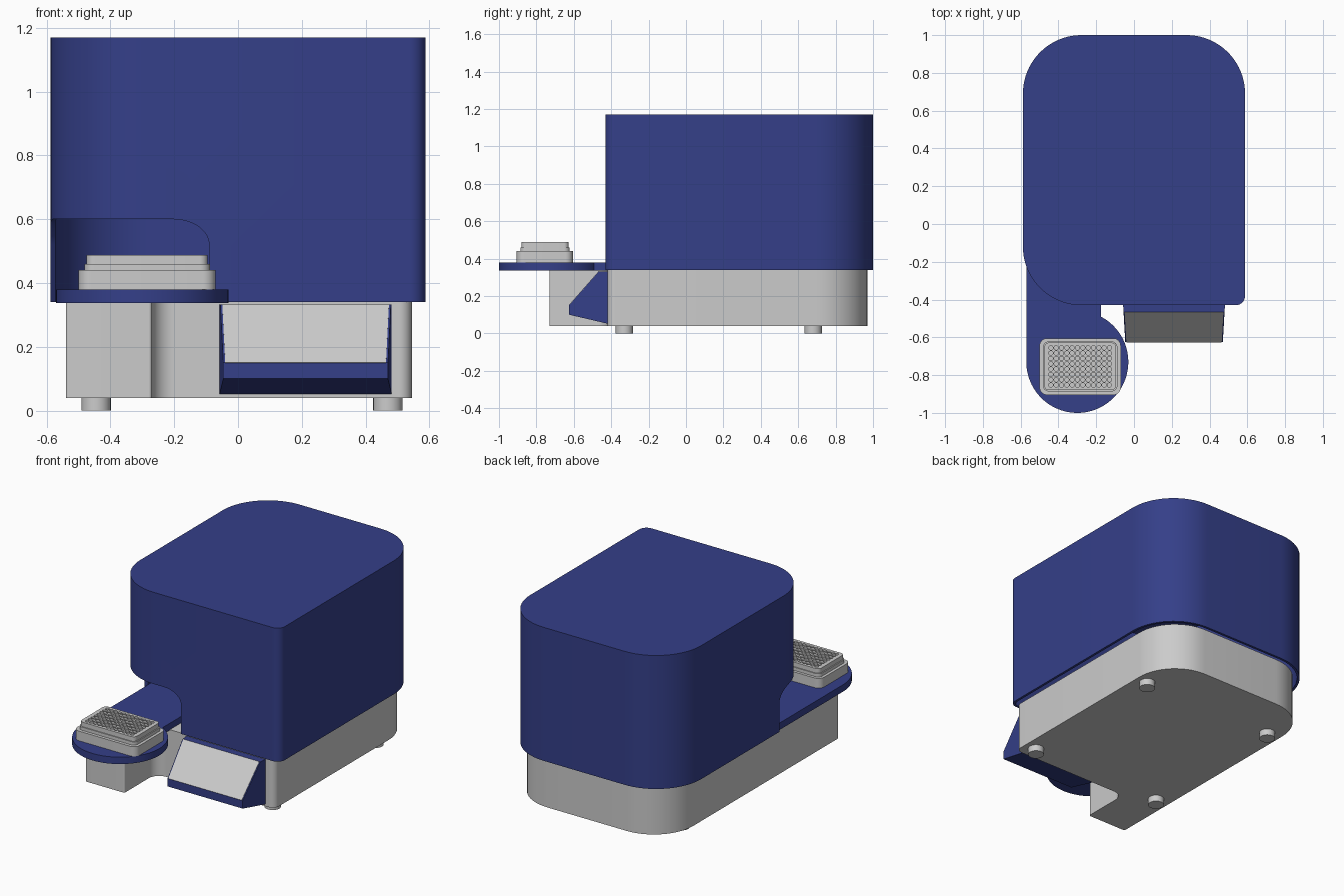
import bpy, bmesh, math
from mathutils import Vector, Matrix

if "Cube" in bpy.data.objects:
    bpy.data.objects.remove(bpy.data.objects["Cube"])

blue = bpy.data.materials.new("blue_plastic")
blue.diffuse_color = (0.035, 0.05, 0.25, 1)
blue.use_nodes = True
blue.node_tree.nodes["Principled BSDF"].inputs["Base Color"].default_value = blue.diffuse_color


def fillet(corners, seg=14):
    """Polygon from (x, y, radius) corners, each rounded to its radius."""
    pts, n = [], len(corners)
    for i, (x, y, r) in enumerate(corners):
        p = Vector((x, y))
        if r <= 0:
            pts.append(p)
            continue
        a = (Vector(corners[i - 1][:2]) - p).normalized()
        b = (Vector(corners[(i + 1) % n][:2]) - p).normalized()
        half = a.angle(b) / 2
        c = p + (a + b).normalized() * r / math.sin(half)
        t = r / math.tan(half)
        v1, v2 = (p + a * t - c).normalized(), (p + b * t - c).normalized()
        pts += [c + v1.slerp(v2, k / seg) * r for k in range(seg + 1)]
    return pts


def rect(x0, x1, y0, y1, r):
    return fillet([(x0, y0, r), (x1, y0, r), (x1, y1, r), (x0, y1, r)], 8)


def loft(name, bottom, top, mat=None):
    """Closed solid between two matching loops of 3D points."""
    bm = bmesh.new()
    lo = [bm.verts.new(p) for p in bottom]
    hi = [bm.verts.new(p) for p in top]
    bm.faces.new(lo[::-1])
    bm.faces.new(hi)
    for i in range(len(lo)):
        j = (i + 1) % len(lo)
        bm.faces.new((lo[i], lo[j], hi[j], hi[i]))
    bmesh.ops.recalc_face_normals(bm, faces=bm.faces)
    me = bpy.data.meshes.new(name)
    bm.to_mesh(me)
    bm.free()
    ob = bpy.data.objects.new(name, me)
    bpy.context.collection.objects.link(ob)
    if mat:
        me.materials.append(mat)
    return ob


def prism(name, pts, z0, z1, mat=None):
    return loft(name, [(p[0], p[1], z0) for p in pts], [(p[0], p[1], z1) for p in pts], mat)


def activate(ob):
    bpy.ops.object.select_all(action='DESELECT')
    ob.select_set(True)
    bpy.context.view_layer.objects.active = ob


def cut(ob, cutter):
    m = ob.modifiers.new("cut", 'BOOLEAN')
    m.operation, m.solver, m.object = 'DIFFERENCE', 'EXACT', cutter
    activate(ob)
    bpy.ops.object.modifier_apply(modifier=m.name)
    bpy.data.objects.remove(cutter)


# Cover: thin open-bottomed shell with three big rounded corners
def cover_outline(t):
    r = 0.31 - t
    return fillet([(-0.588 + t, -0.43 + t, r), (0.588 - t, -0.43 + t, 0.05 - t),
                   (0.588 - t, 1.0 - t, r), (-0.588 + t, 1.0 - t, r)], 20)

cover = prism("cover", cover_outline(0), 0.34, 1.17, blue)
cut(cover, prism("cover_inside", cover_outline(0.015), 0.2, 1.155, blue))

# Rounded opening through the front left corner, cut along the diagonal
opening = prism("opening", fillet([(-0.36, 0.2, 0), (0.24, 0.2, 0),
                                   (0.24, 0.6, 0.08), (-0.36, 0.6, 0.08)]), 0.2, 1.2, blue)
d = math.sqrt(0.5)
opening.data.transform(Matrix(((d, 0, -d, 0), (-d, 0, -d, 0), (0, 1, 0, 0), (0, 0, 0, 1))))
cut(cover, opening)

# Base with a front left extension under the tray
base = prism("base", fillet([(-0.54, -0.73, 0.01), (-0.27, -0.73, 0.01), (-0.27, -0.42, 0.07),
                             (0.545, -0.42, 0.04), (0.545, 0.97, 0.27), (-0.54, 0.97, 0.27)]),
             0.04, 0.34)

# Feet
feet = []
for x in (-0.445, 0.47):
    for y in (-0.33, 0.68):
        ring = [(x + 0.046 * math.cos(a), y + 0.046 * math.sin(a))
                for a in (k * math.tau / 32 for k in range(32))]
        feet.append(prism("foot", ring, 0, 0.045))

# Sliding tray: long arm ending in a round plate
cx, cy, r = -0.3, -0.73, 0.27
a0, a1 = math.pi, math.tau + math.acos((-0.175 - cx) / r)
arc = [(cx + r * math.cos(a0 + (a1 - a0) * k / 64), cy + r * math.sin(a0 + (a1 - a0) * k / 64))
       for k in range(65)]
tray = prism("tray", arc + [(-0.175, 0.52), (-0.57, 0.52)], 0.337, 0.38, blue)

# Well plate: skirt, shoulder and top block with a grid of wells
skirt = prism("well_plate_skirt", rect(-0.5, -0.07, -0.905, -0.605, 0.04), 0.38, 0.44)
shoulder = prism("well_plate_shoulder", rect(-0.482, -0.088, -0.886, -0.622, 0.03), 0.44, 0.46)
block = prism("well_plate_top", rect(-0.475, -0.095, -0.88, -0.628, 0.025), 0.46, 0.488)
bm = bmesh.new()
for i in range(12):
    for j in range(8):
        loc = Vector((-0.285 + (i - 5.5) * 0.0282, -0.754 + (j - 3.5) * 0.0282, 0.488))
        bmesh.ops.create_cone(bm, cap_ends=True, segments=14, radius1=0.0115, radius2=0.0115,
                              depth=0.04, matrix=Matrix.Translation(loc))
me = bpy.data.meshes.new("wells")
bm.to_mesh(me)
bm.free()
wells = bpy.data.objects.new("wells", me)
bpy.context.collection.objects.link(wells)
cut(block, wells)


# Front console: side profile tapered slightly towards the front, with a sloped panel
def console(name, profile, inset, mat=None):
    def taper(y):
        return inset + 0.012 * (-0.42 - y) / 0.21
    return loft(name, [(-0.058 + taper(y), y, z) for y, z in profile],
                [(0.482 - taper(y), y, z) for y, z in profile], mat)

console("console", [(-0.41, 0.332), (-0.465, 0.332), (-0.625, 0.15), (-0.625, 0.10),
                    (-0.41, 0.05)], 0, blue)
console("console_panel", [(-0.467, 0.333), (-0.627, 0.151), (-0.60, 0.13), (-0.44, 0.31)], 0.006)

# Smooth the rounded parts, keep edges sharp
for ob in [cover, base, tray, skirt, shoulder, block] + feet:
    activate(ob)
    bpy.ops.object.shade_smooth_by_angle(angle=math.radians(30))
